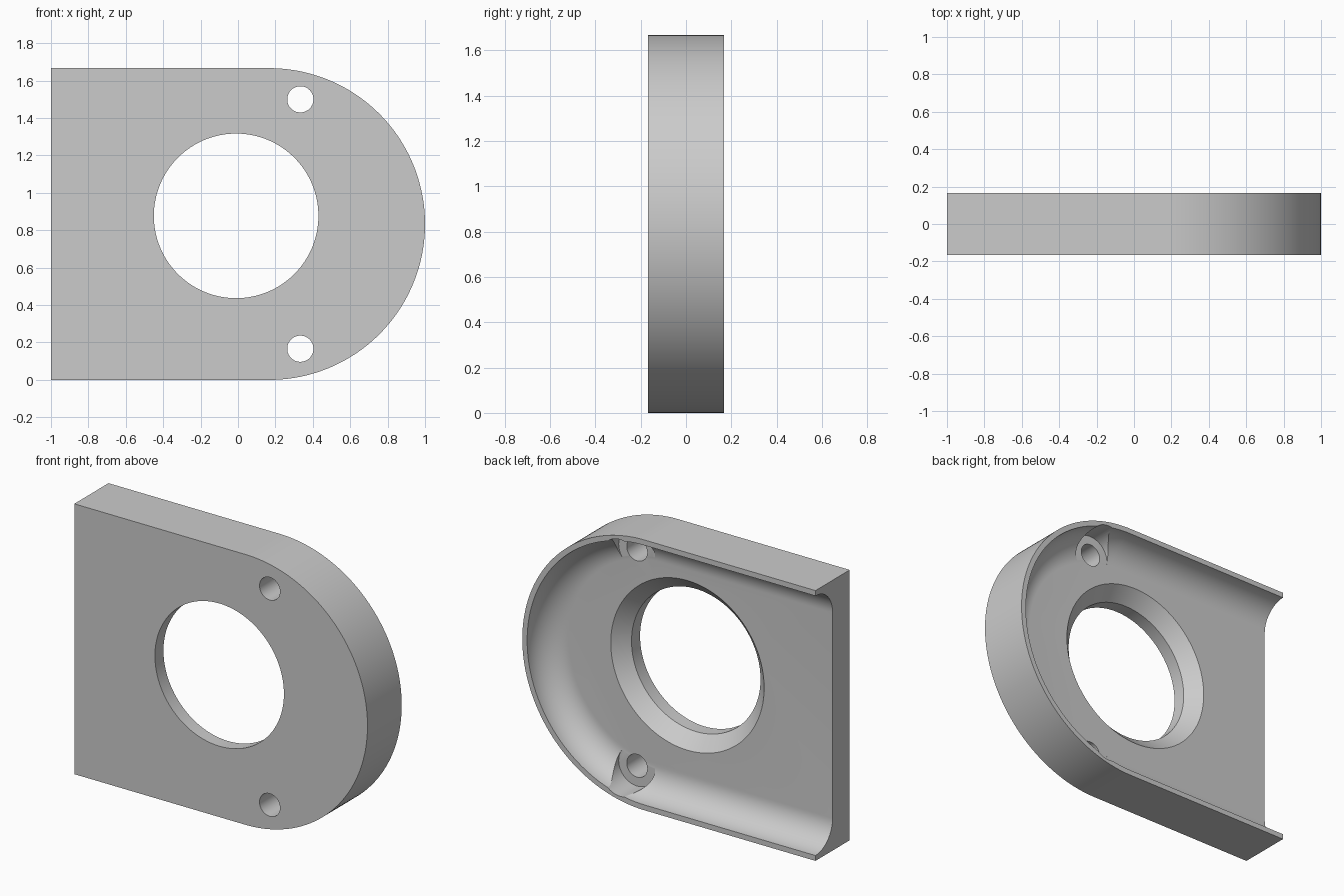
import bpy, bmesh, math

cube = bpy.data.objects.get("Cube")
if cube:
    bpy.data.objects.remove(cube, do_unlink=True)

HALF = 1 / 6           # half of the plate depth, also the pocket depth
R = 5 / 6              # radius of the rounded end
CX, CZ = 1 - R, R      # centre of the rounded end
RIM = 0.033            # wall thickness at the open back

grey = bpy.data.materials.new("light grey")
grey.use_nodes = True
colour = (0.6, 0.6, 0.6, 1)
grey.diffuse_color = colour
grey.node_tree.nodes["Principled BSDF"].inputs["Base Color"].default_value = colour


def loft(name, rings):
    """Closed solid through a stack of equal-length outlines."""
    bm = bmesh.new()
    loops = [[bm.verts.new(p) for p in ring] for ring in rings]
    n = len(loops[0])
    for a, b in zip(loops, loops[1:]):
        for i in range(n):
            j = (i + 1) % n
            bm.faces.new((a[i], a[j], b[j], b[i]))
    bm.faces.new(loops[0])
    bm.faces.new(loops[-1])
    bmesh.ops.recalc_face_normals(bm, faces=bm.faces)
    mesh = bpy.data.meshes.new(name)
    bm.to_mesh(mesh)
    bm.free()
    mesh.materials.append(grey)
    obj = bpy.data.objects.new(name, mesh)
    bpy.context.collection.objects.link(obj)
    return obj


def d_outline(inset, y, left, steps=96):
    """Straight-sided outline with a half-round right end."""
    r = R - inset
    arc = [math.pi * (i / steps - 0.5) for i in range(steps + 1)]
    points = [(CX + r * math.cos(a), y, CZ + r * math.sin(a)) for a in arc]
    return points + [(left, y, CZ + r), (left, y, CZ - r)]


def circle(x, z, r, y, steps):
    turn = [math.tau * i / steps for i in range(steps)]
    return [(x + r * math.cos(a), y, z + r * math.sin(a)) for a in turn]


def turned(name, x, z, profile, steps=64):
    return loft(name, [circle(x, z, r, y, steps) for y, r in profile])


# Solid plate with one round end
plate = loft("housing_plate", [d_outline(0, y, -1) for y in (-HALF, HALF)])

# Back pocket with a concave fillet, open at the straight end
fillet = [math.pi / 2 * i / 16 for i in range(17)]
rings = [d_outline(RIM + HALF * (1 - math.cos(a)), HALF * (1 - math.sin(a)), -1.2)
         for a in fillet]
cutters = [loft("pocket_cutter", [d_outline(RIM, 0.3, -1.2)] + rings)]

# Central opening, chamfered toward the pocket
cutters.append(turned("bore_cutter", -0.01, 0.877,
                      [(-0.3, 0.44), (-HALF / 2, 0.44), (0.04, 0.563)], 128))

# Screw holes with flat seats cut into the fillet
for z in (HALF, 2 * R - HALF):
    cutters.append(turned("seat_cutter", 2 * HALF, z, [(0.001, 0.125), (0.3, 0.125)]))
    cutters.append(turned("screw_cutter", 2 * HALF, z, [(-0.3, 0.07), (0.3, 0.07)]))

bpy.context.view_layer.objects.active = plate
plate.select_set(True)
for cutter in cutters:
    cutter.hide_render = True
    mod = plate.modifiers.new("cut", "BOOLEAN")
    mod.operation = "DIFFERENCE"
    mod.solver = "EXACT"
    mod.object = cutter
    bpy.ops.object.modifier_apply(modifier=mod.name)
    bpy.data.objects.remove(cutter, do_unlink=True)

bpy.ops.object.shade_smooth_by_angle(angle=math.radians(25))
